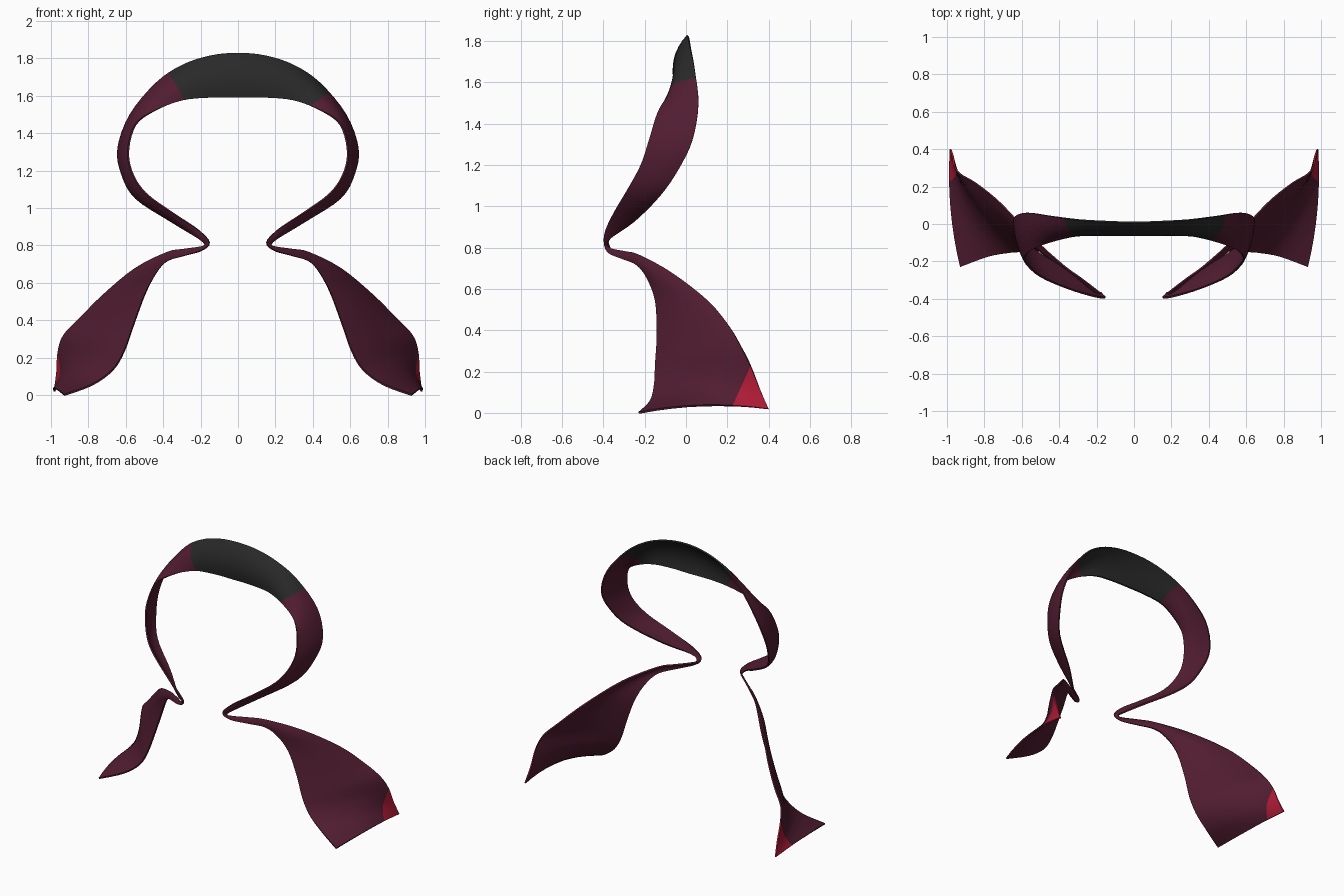
import bpy, bmesh, math
from mathutils import Vector

if "Cube" in bpy.data.objects:
    bpy.data.objects.remove(bpy.data.objects["Cube"])

# Ribbon stations from the back of the neck down to the hem:
# front edge (x, y, z), back edge (x, y, z), outward bulge
STATIONS = [
    ((0.00, -.055, 1.59), (0.00, .005, 1.83), .034),
    ((0.15, -.058, 1.59), (0.15, .01, 1.815), .033),
    ((0.30, -.065, 1.575), (0.30, .02, 1.765), .03),
    ((0.45, -.10, 1.52), (0.44, .04, 1.67), .02),
    ((0.55, -.14, 1.45), (0.58, .06, 1.50), .012),
    ((0.59, -.18, 1.32), (0.645, .03, 1.32), .01),
    ((0.575, -.22, 1.20), (0.625, -.035, 1.18), .013),
    ((0.50, -.285, 1.08), (0.55, -.125, 1.05), .015),
    ((0.35, -.35, 0.97), (0.36, -.25, 0.925), .012),
    ((0.21, -.392, 0.88), (0.22, -.37, 0.84), .004),
    ((0.155, -.397, 0.815), (0.18, -.375, 0.805), .002),
    ((0.20, -.375, 0.773), (0.21, -.35, 0.793), .002),
    ((0.29, -.31, 0.745), (0.29, -.29, 0.782), .004),
    ((0.38, -.24, 0.715), (0.38, -.225, 0.765), .006),
    ((0.44, -.19, 0.65), (0.55, -.07, 0.68), .02),
    ((0.50, -.15, 0.54), (0.72, .11, 0.54), .025),
    ((0.56, -.142, 0.38), (0.85, .215, 0.41), .025),
    ((0.61, -.15, 0.24), (0.935, .265, 0.32), .022),
    ((0.67, -.155, 0.14), (0.965, .31, 0.23), .02),
    ((0.78, -.175, 0.06), (0.972, .355, 0.12), .028),
    ((0.93, -.23, 0.005), (0.985, .40, 0.02), .036),
]
STEPS, ACROSS = 4, 8
THICKNESS = .01


def material(name, rgb):
    m = bpy.data.materials.new(name)
    m.diffuse_color = (*rgb, 1)
    m.use_nodes = True
    m.node_tree.nodes["Principled BSDF"].inputs["Base Color"].default_value = m.diffuse_color
    return m


def flip(p):
    return (-p[0], p[1], p[2])


def spline(p, i, t):
    """Smooth curve through the points, between point i and i + 1."""
    a, b, c, d = (p[min(max(k, 0), len(p) - 1)] for k in range(i - 1, i + 3))
    return .5 * (2 * b + (c - a) * t + (2 * a - 5 * b + 4 * c - d) * t ** 2
                 + (3 * b - a - 3 * c + d) * t ** 3)


def sampled(points):
    pts = [Vector(p) for p in points]
    out = [spline(pts, i, s / STEPS) for i in range(len(pts) - 1) for s in range(STEPS)]
    return out + [pts[-1]]


# Both halves in one run, from left hem to right hem
run = [(flip(a), flip(b), h) for a, b, h in STATIONS[:0:-1]] + STATIONS
front = sampled([r[0] for r in run])
back = sampled([r[1] for r in run])
bulge = [v.x for v in sampled([(r[2], 0, 0) for r in run])]

bm = bmesh.new()
rows = []
for i, (a, b) in enumerate(zip(front, back)):
    lo, hi = max(i - 1, 0), min(i + 1, len(front) - 1)
    along = front[hi] + back[hi] - front[lo] - back[lo]
    out = along.cross(b - a).normalized()
    row = []
    for k in range(ACROSS + 1):
        t = k / ACROSS
        row.append(bm.verts.new(a.lerp(b, t) + out * bulge[i] * 4 * t * (1 - t)))
    rows.append(row)
for r, s in zip(rows, rows[1:]):
    for k in range(ACROSS):
        bm.faces.new((r[k], s[k], s[k + 1], r[k + 1]))

# Colour areas: dark neck band between two slanted cuts, red hem corners
LEFT = (Vector((-.29, 0, 1.59)), Vector((.13, 0, .08)))
RIGHT = (Vector((.375, 0, 1.54)), Vector((-.07, 0, .10)))
CORNER = (Vector((0, .21, 0)), Vector((0, 1, -.45)))


def cut(plane, keep):
    faces = [f for f in bm.faces if keep(f.calc_center_median().z)]
    geom = faces + list({e for f in faces for e in f.edges}) + list({v for f in faces for v in f.verts})
    bmesh.ops.bisect_plane(bm, geom=geom, dist=1e-5, plane_co=plane[0], plane_no=plane[1])


def above(p, plane):
    return (p - plane[0]).dot(plane[1]) > 0


cut(LEFT, lambda z: z > 1.4)
cut(RIGHT, lambda z: z > 1.4)
cut(CORNER, lambda z: z < .4)

# Cloth thickness
bm.normal_update()
bmesh.ops.solidify(bm, geom=bm.faces[:], thickness=THICKNESS)
bm.normal_update()

for f in bm.faces:
    c = f.calc_center_median()
    f.smooth = True
    if c.z > 1.4 and above(c, LEFT) and above(c, RIGHT):
        f.material_index = 1
    elif c.z < .4 and above(c, CORNER) and (c.x < 0 or f.normal.x > 0):
        f.material_index = 2  # the right corner is red on its outer side only

mesh = bpy.data.meshes.new("collar_ribbon")
bm.to_mesh(mesh)
bm.free()
mesh.set_sharp_from_angle(angle=math.radians(40))
for m in (material("maroon cloth", (.082, .012, .03)),
          material("charcoal band", (.022, .022, .022)),
          material("red corner", (.42, .011, .036))):
    mesh.materials.append(m)
ribbon = bpy.data.objects.new("collar_ribbon", mesh)
bpy.context.collection.objects.link(ribbon)
